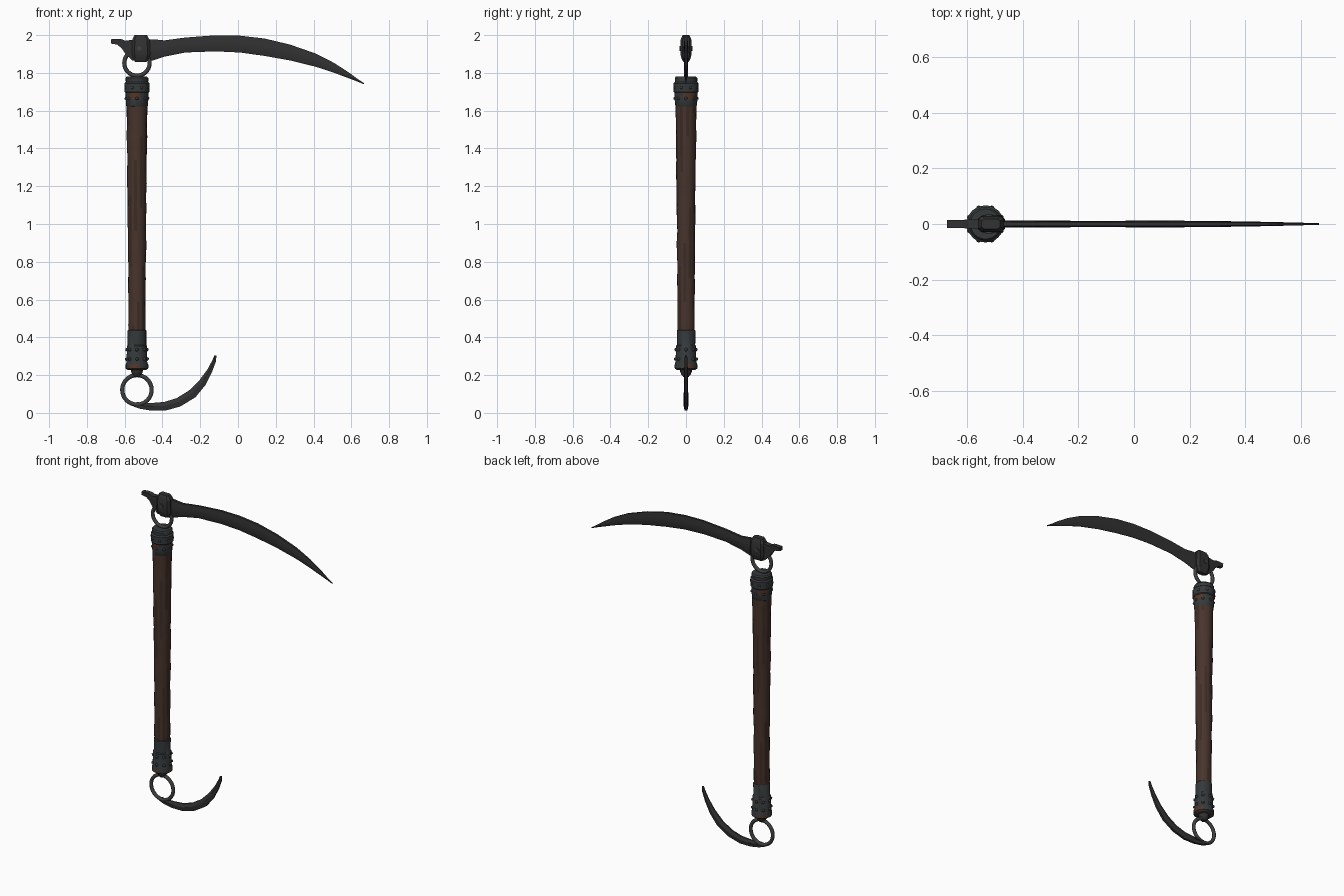
import bpy, bmesh, math, random
from mathutils import Vector, Matrix

if "Cube" in bpy.data.objects:
    bpy.data.objects.remove(bpy.data.objects["Cube"])

random.seed(4)
HX = -0.535  # handle axis


def mat(name, rgb):
    m = bpy.data.materials.new(name)
    m.diffuse_color = (*rgb, 1)
    m.use_nodes = True
    m.node_tree.nodes["Principled BSDF"].inputs["Base Color"].default_value = m.diffuse_color
    return m


IRON = mat("dark iron", (0.032, 0.032, 0.033))
WORN = mat("worn ring iron", (0.05, 0.05, 0.052))
BAND = mat("blue grey band", (0.036, 0.041, 0.043))
WOOD = mat("brown wood", (0.064, 0.034, 0.025))
DARKWOOD = mat("dark wood", (0.045, 0.025, 0.019))
RUST = mat("rust", (0.085, 0.036, 0.022))


def finish(name, bm, mats, angle=35):
    bmesh.ops.recalc_face_normals(bm, faces=bm.faces)
    me = bpy.data.meshes.new(name)
    bm.to_mesh(me)
    bm.free()
    for m in mats:
        me.materials.append(m)
    ob = bpy.data.objects.new(name, me)
    bpy.context.collection.objects.link(ob)
    bpy.ops.object.select_all(action='DESELECT')
    ob.select_set(True)
    bpy.context.view_layer.objects.active = ob
    bpy.ops.object.shade_smooth_by_angle(angle=math.radians(angle))
    return ob


def loft(bm, loops, rule=None):
    """Skin closed loops of points and cap both ends."""
    rings = [[bm.verts.new(p) for p in lp] for lp in loops]
    n = len(rings[0])
    for a, b in zip(rings, rings[1:]):
        for i in range(n):
            f = bm.faces.new((a[i], a[(i + 1) % n], b[(i + 1) % n], b[i]))
            if rule:
                f.material_index = rule(f.calc_center_median())
    bm.faces.new(rings[0][::-1])
    bm.faces.new(rings[-1])


def lathe(name, profile, mats, n=24, wobble=0.0, rule=None):
    bm = bmesh.new()
    loops = []
    for r, z in profile:
        lp = []
        for i in range(n):
            a = 2 * math.pi * i / n
            q = r + random.uniform(-wobble, wobble)
            lp.append((HX + q * math.cos(a), q * math.sin(a), z))
        loops.append(lp)
    loft(bm, loops, rule)
    return finish(name, bm, mats)


def ribbon(name, stations, section, mats):
    """Each station (xa, za, xb, zb, half_y); section is (fraction a->b, y factor)."""
    full = section + [(t, -y) for t, y in reversed(section) if y]
    bm = bmesh.new()
    loft(bm, [[(xa + (xb - xa) * t, h * y, za + (zb - za) * t) for t, y in full]
              for xa, za, xb, zb, h in stations])
    return finish(name, bm, mats, 25)


def ring(name, z, R, r):
    bm = bmesh.new()
    n, k = 32, 10
    g = []
    for i in range(n):
        a = 2 * math.pi * i / n
        row = []
        for j in range(k):
            b = 2 * math.pi * j / k
            q = R + r * math.cos(b)
            row.append(bm.verts.new((HX + q * math.cos(a), r * math.sin(b), z + q * math.sin(a))))
        g.append(row)
    for i in range(n):
        for j in range(k):
            i2, j2 = (i + 1) % n, (j + 1) % k
            bm.faces.new((g[i][j], g[i2][j], g[i2][j2], g[i][j2]))
    return finish(name, bm, [WORN], 60)


def rivets(name, rows, n=8):
    bm = bmesh.new()
    for r, z, off in rows:
        for i in range(n):
            a = 2 * math.pi * (i + off) / n
            bmesh.ops.create_icosphere(bm, subdivisions=1, radius=0.010, matrix=Matrix.Translation(
                Vector((HX + r * math.cos(a), r * math.sin(a), z))))
    return finish(name, bm, [BAND], 60)


# wooden shaft, slightly uneven, with darker weathered streaks
shaft = [(0.045 + 0.010 * t ** 1.5 + (0.001 if i % 3 else -0.001), 0.40 + 1.25 * t)
         for i, t in enumerate(k / 20 for k in range(21))]
lathe("wood_shaft", shaft, [WOOD, DARKWOOD], 20, 0.0012,
      lambda c: int(math.sin(9 * math.atan2(c.y, c.x - HX) + 4 * c.z) > 0.75))


# metal collars with rusty patches
def rusty(z0, z1):
    return lambda c: int(z0 < c.z < z1 and math.sin(3 * math.atan2(c.y, c.x - HX) + 1) > 0.1)


lathe("lower_collar", [(0.045, 0.44), (0.049, 0.435), (0.049, 0.36), (0.053, 0.355), (0.055, 0.27),
                       (0.060, 0.255), (0.060, 0.235), (0.050, 0.228)],
      [BAND, RUST], 24, 0.0008, rusty(0.23, 0.262))
lathe("upper_collar", [(0.052, 1.618), (0.057, 1.624), (0.060, 1.66), (0.061, 1.695), (0.066, 1.70),
                       (0.067, 1.745), (0.059, 1.752), (0.060, 1.772), (0.054, 1.78)],
      [BAND, RUST], 24, 0.0008, rusty(1.655, 1.70))
rivets("lower_rivets", [(0.053, 0.335, 0), (0.055, 0.285, 0)])
rivets("upper_rivets", [(0.062, 1.722, 0.5), (0.057, 1.665, 0)])

# rings and the eyelet that holds the lower one
ring("upper_ring", 1.852, 0.067, 0.011)
ring("lower_ring", 0.122, 0.078, 0.011)
lathe("lower_eyelet", [(0.030, 0.235), (0.032, 0.222), (0.026, 0.205), (0.014, 0.19)], [IRON], 12)

# main blade: spine, central ridge, sharp edge
blade = [(-0.52, 1.975, 1.868, 0.014), (-0.45, 1.978, 1.866, 0.013), (-0.39, 1.972, 1.886, 0.012),
         (-0.28, 1.987, 1.908, 0.011), (-0.12, 1.999, 1.914, 0.011), (0.01, 1.997, 1.908, 0.012),
         (0.14, 1.982, 1.890, 0.012), (0.275, 1.950, 1.866, 0.011), (0.41, 1.903, 1.833, 0.009),
         (0.51, 1.852, 1.800, 0.007), (0.59, 1.800, 1.770, 0.005), (0.63, 1.770, 1.755, 0.004),
         (0.666, 1.746, 1.740, 0.003)]
ribbon("main_blade", [(x, a, x, b, h) for x, a, b, h in blade],
       [(0, 0.6), (0.3, 0.75), (0.62, 1), (1, 0.12)], [IRON])

# tang behind the hub
tang = [(-0.672, 1.978, 1.955, 0.014), (-0.64, 1.979, 1.950, 0.015), (-0.615, 1.978, 1.930, 0.015),
        (-0.598, 1.970, 1.903, 0.016), (-0.56, 1.975, 1.866, 0.017), (-0.50, 1.975, 1.866, 0.017)]
ribbon("blade_tang", [(x, a, x, b, h) for x, a, b, h in tang], [(0, 1), (1, 0.8)], [IRON])

# chamfered hub block and its pivot pin
hub = [(-0.548, -0.482, 2.0, 0.018), (-0.560, -0.468, 1.975, 0.029), (-0.562, -0.464, 1.90, 0.030),
       (-0.555, -0.472, 1.875, 0.023), (-0.545, -0.485, 1.858, 0.014)]
ribbon("hub_block", [(a, z, b, z, h) for a, b, z, h in hub],
       [(0, 0.6), (0.15, 1), (0.85, 1), (1, 0.6)], [IRON])
bm = bmesh.new()
bmesh.ops.create_cone(bm, cap_ends=True, segments=12, radius1=0.013, radius2=0.013, depth=0.068,
                      matrix=Matrix.Translation((-0.522, 0, 1.93)) @ Matrix.Rotation(math.pi / 2, 4, 'X'))
finish("hub_pin", bm, [WORN])

# lower hook: (inner point, outer point, half thickness)
hook = [(-0.535, 0.058, -0.555, 0.034, 0.008), (-0.50, 0.052, -0.52, 0.022, 0.011),
        (-0.45, 0.053, -0.46, 0.012, 0.012), (-0.39, 0.058, -0.385, 0.012, 0.012),
        (-0.325, 0.078, -0.305, 0.034, 0.012), (-0.26, 0.118, -0.225, 0.083, 0.012),
        (-0.205, 0.172, -0.172, 0.148, 0.011), (-0.162, 0.230, -0.138, 0.215, 0.010),
        (-0.135, 0.280, -0.117, 0.272, 0.008), (-0.126, 0.303, -0.114, 0.303, 0.006)]
ribbon("lower_hook", hook, [(0, 0.35), (0.45, 1), (1, 0.6)], [IRON])
